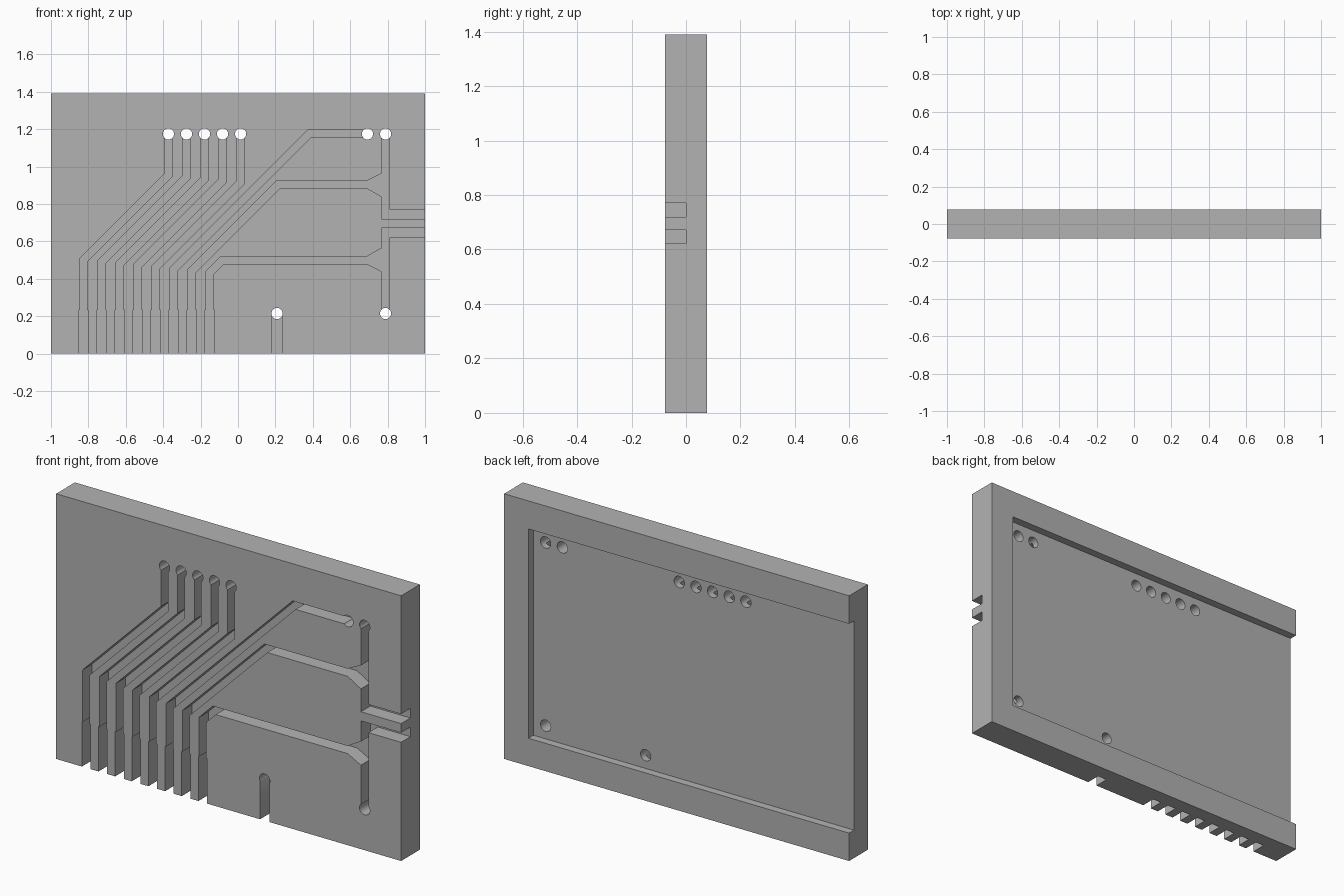
import bpy, bmesh, math
from mathutils import Vector, Matrix

default = bpy.data.objects.get("Cube")
if default:
    bpy.data.objects.remove(default, do_unlink=True)

HEIGHT, FRONT, BACK = 1.39, -0.0775, 0.0775
PITCH, STEP = 0.0965, -0.0096      # spacing and bend drop from trace to trace
TRACE, PAD = 0.04, 0.05            # groove widths
HOLE_Z, HOLE_R = 1.175, 0.03

grey = bpy.data.materials.new("plain grey")
grey.use_nodes = True
colour = (0.448, 0.448, 0.448, 1)
grey.diffuse_color = colour
grey.node_tree.nodes["Principled BSDF"].inputs["Base Color"].default_value = colour


def make_object(name, bm):
    bmesh.ops.recalc_face_normals(bm, faces=bm.faces)
    mesh = bpy.data.meshes.new(name)
    bm.to_mesh(mesh)
    bm.free()
    mesh.materials.append(grey)
    obj = bpy.data.objects.new(name, mesh)
    bpy.context.collection.objects.link(obj)
    return obj


def add_prism(bm, outline, y0, y1):
    """Extrude an x-z outline from y0 to y1."""
    face = bm.faces.new([bm.verts.new((x, y0, z)) for x, z in outline])
    new = bmesh.ops.extrude_face_region(bm, geom=[face])["geom"]
    verts = [v for v in new if isinstance(v, bmesh.types.BMVert)]
    bmesh.ops.translate(bm, verts=verts, vec=(0, y1 - y0, 0))


def box(x0, x1, z0, z1):
    return [(x0, z0), (x1, z0), (x1, z1), (x0, z1)]


def trace_outline(path, tail):
    """Mitred strip along the path, with a wide pad at the foot and an optional branch."""
    pts = [Vector(p) for p in path]
    dirs = [(b - a).normalized() for a, b in zip(pts, pts[1:])]
    normals = [Vector((-d.y, d.x)) for d in dirs]
    left, right = [], []
    for i, p in enumerate(pts):
        n1, n2 = normals[max(i - 1, 0)], normals[min(i, len(normals) - 1)]
        off = (n1 + n2) / (1 + n1.dot(n2)) * TRACE / 2
        left.append(tuple(p + off))
        right.append(tuple(p - off))
    x, z = path[0]
    h = PAD / 2
    pad_left, pad_right = [(x - h, -0.05), (x - h, z)], [(x + h, z), (x + h, -0.05)]
    return pad_left + left + tail + right[::-1] + pad_right


# Plate
bm = bmesh.new()
add_prism(bm, box(-1, 1, 0, HEIGHT), FRONT, BACK)
plate = make_object("circuit_plate", bm)

# Ends of the eight traces: five to the upper holes, three to the left side
hole_x = [-0.372 + PITCH * i for i in range(5)]
upper_branch = [(0.767, 0.963), (0.767, HOLE_Z), (0.81, HOLE_Z), (0.81, 0.77),
                (1.05, 0.77), (1.05, 0.72), (0.767, 0.72), (0.767, 0.84)]
lower_branch = [(0.767, 0.564), (0.767, 0.672), (1.05, 0.672), (1.05, 0.622),
                (0.81, 0.622), (0.81, 0.215), (0.767, 0.215), (0.767, 0.44)]
side_runs = [(HOLE_Z, []), (0.905, upper_branch), (0.5, lower_branch)]

# Front grooves
bm = bmesh.new()
for i in range(8):
    x, bend = -0.826 + PITCH * i, 0.5 + STEP * i
    path, tail = [(x, 0.235), (x, bend)], []
    if i < 5:
        path += [(hole_x[i], bend + hole_x[i] - x), (hole_x[i], HOLE_Z)]
    else:
        z, tail = side_runs[i - 5]
        path += [(x + z - bend, z), (0.69, z)]
    add_prism(bm, trace_outline(path, tail), -0.2, 0)
add_prism(bm, box(0.182, 0.236, -0.05, 0.215), -0.2, 0)
grooves = make_object("groove_cutter", bm)

# Recess in the back, open at one side
bm = bmesh.new()
add_prism(bm, box(-1.1, 0.86, 0.146, 1.243), 0.036, 0.2)
recess = make_object("recess_cutter", bm)

# Through holes
bm = bmesh.new()
centres = [(x, HOLE_Z) for x in hole_x + [0.692, 0.789]] + [(0.789, 0.215), (0.209, 0.215)]
for x, z in centres:
    bmesh.ops.create_cone(bm, cap_ends=True, segments=32, radius1=HOLE_R, radius2=HOLE_R, depth=0.6,
                          matrix=Matrix.Translation((x, 0, z)) @ Matrix.Rotation(math.pi / 2, 4, "X"))
holes = make_object("hole_cutter", bm)

# Cut the plate, then drop the cutters
bpy.ops.object.select_all(action="DESELECT")
bpy.context.view_layer.objects.active = plate
plate.select_set(True)
for cutter in (recess, grooves, holes):
    cutter.hide_render = True
    mod = plate.modifiers.new(cutter.name, "BOOLEAN")
    mod.operation, mod.solver, mod.object = "DIFFERENCE", "EXACT", cutter
    bpy.ops.object.modifier_apply(modifier=mod.name)
    bpy.data.objects.remove(cutter, do_unlink=True)
bpy.ops.object.shade_smooth_by_angle(angle=math.radians(30))
